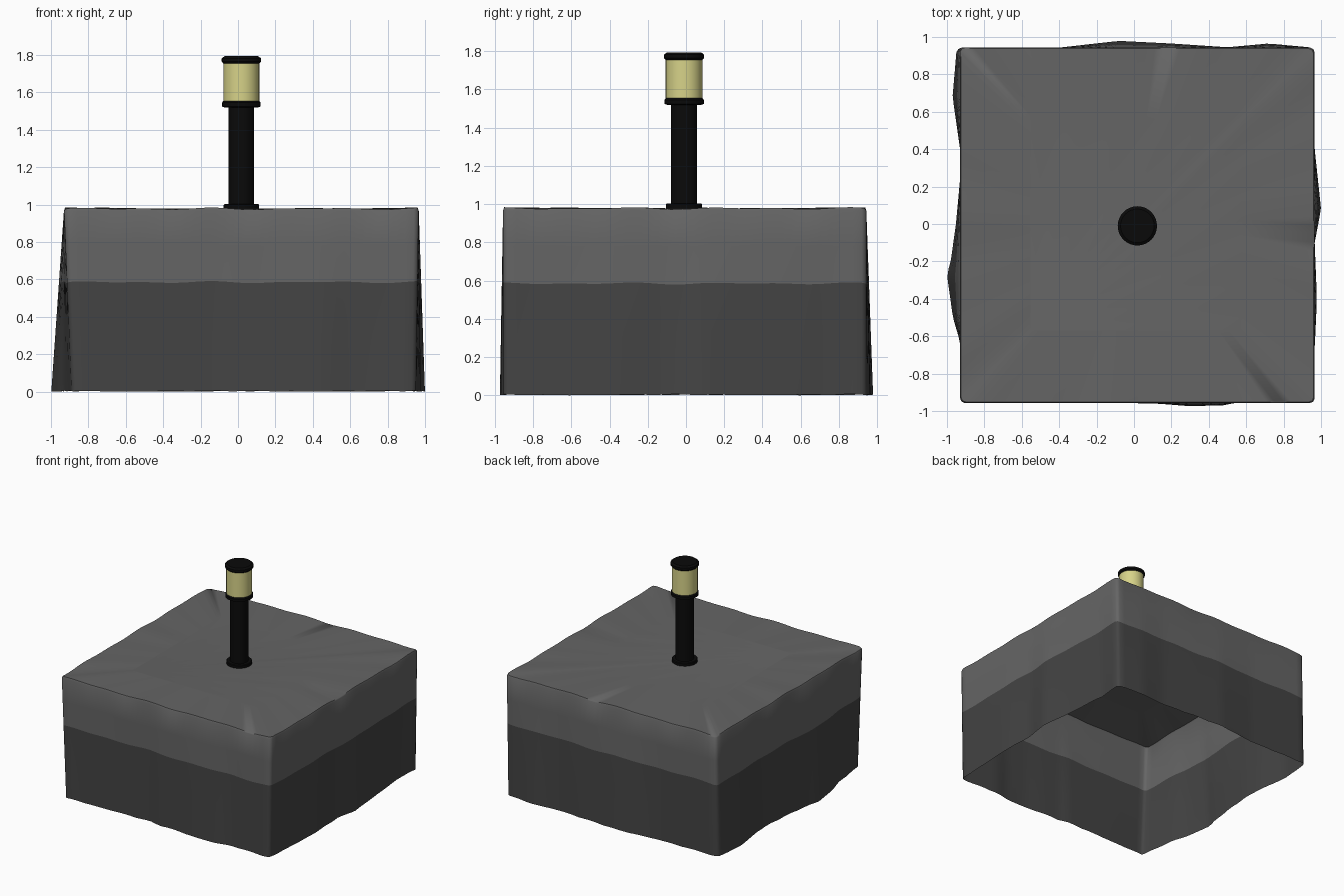
import bpy, bmesh, math

if "Cube" in bpy.data.objects:
    bpy.data.objects.remove(bpy.data.objects["Cube"])

def material(name, col):
    m = bpy.data.materials.new(name)
    m.diffuse_color = (*col, 1)
    m.use_nodes = True
    m.node_tree.nodes["Principled BSDF"].inputs["Base Color"].default_value = m.diffuse_color
    return m

BLACK = material("black metal", (0.003, 0.003, 0.003))
GLOW = material("lamp glass", (0.68, 0.65, 0.25))
LIGHT = material("light cloth", (0.13, 0.13, 0.13))
DARK = material("dark cloth", (0.058, 0.058, 0.058))

def finish(name, bm, mats, angle=35):
    bmesh.ops.recalc_face_normals(bm, faces=bm.faces)
    me = bpy.data.meshes.new(name)
    bm.to_mesh(me)
    bm.free()
    ob = bpy.data.objects.new(name, me)
    bpy.context.collection.objects.link(ob)
    for m in mats:
        me.materials.append(m)
    bpy.ops.object.select_all(action='DESELECT')
    ob.select_set(True)
    bpy.context.view_layer.objects.active = ob
    bpy.ops.object.shade_smooth_by_angle(angle=math.radians(angle))
    return ob

def lathe(name, profile, mat, n=32, cx=0.018, cy=-0.01):
    bm = bmesh.new()
    rings = [[bm.verts.new((cx + r * math.cos(2 * math.pi * i / n),
                            cy + r * math.sin(2 * math.pi * i / n), z))
              for i in range(n)] for r, z in profile]
    for a, b in zip(rings, rings[1:]):
        for i in range(n):
            j = (i + 1) % n
            bm.faces.new((a[i], a[j], b[j], b[i]))
    bm.faces.new(rings[0])
    bm.faces.new(rings[-1])
    return finish(name, bm, [mat])

# Cloth: top rectangle plus outward sway of the hem on each side
X0, X1, Y0, Y1, R = -0.93, 0.966, -0.957, 0.943, 0.025
SWAY = {
    "front": [(-0.93, 0), (-0.5, -0.012), (-0.1, -0.015), (-0.06, 0.0), (0.12, 0.003),
              (0.3, 0.017), (0.48, 0.012), (0.6, -0.012), (0.97, 0)],
    "right": [(-0.95, -0.015), (-0.6, 0.003), (-0.4, 0.012), (-0.1, 0.0), (0.08, 0.034),
              (0.4, 0.0), (0.66, -0.02), (0.72, -0.03), (0.95, -0.012)],
    "back": [(-0.93, 0), (-0.4, 0.0), (-0.08, 0.036), (0.2, 0.022), (0.5, 0.002),
             (0.72, 0.022), (0.97, 0)],
    "left": [(-0.95, -0.042), (-0.63, 0.0), (-0.5, 0.038), (-0.27, 0.07), (-0.2, 0.05),
             (0.0, 0.022), (0.24, 0.0), (0.4, 0.0), (0.68, 0.04), (0.95, 0.017)],
}

def sway(side, t):
    pts = SWAY[side]
    t = min(max(t, pts[0][0]), pts[-1][0])
    for (a, u), (b, v) in zip(pts, pts[1:]):
        if t <= b:
            return u + (v - u) * (t - a) / (b - a)
    return pts[-1][1]

def outline(n=40):
    corners = [(X0, Y0), (X1, Y0), (X1, Y1), (X0, Y1)]
    sides = ["front", "right", "back", "left"]
    dirs = [(1, 0), (0, 1), (-1, 0), (0, -1)]
    res = []
    for k in range(4):
        (ax, ay), (bx, by) = corners[k], corners[(k + 1) % 4]
        dx, dy = dirs[k]
        length = abs(bx - ax) + abs(by - ay)
        for i in range(n + 1):
            s = R + (length - 2 * R) * i / n
            x, y = ax + dx * s, ay + dy * s
            o = sway(sides[k], x if dx else y)
            ox, oy = dy * o, -dx * o
            # ease in the neighbouring side's sway close to the corners
            for c, nb, side in ((s, (k + 3) % 4, 0), (length - s, (k + 1) % 4, 1)):
                w = max(0, 1 - c / 0.3)
                ex, ey = corners[(k + side) % 4]
                ndx, ndy = dirs[nb]
                no = sway(sides[nb], ex if ndx else ey) * w
                ox, oy = ox + ndy * no, oy - ndx * no
            res.append((x, y, ox, oy))
        # rounded corner point
        nx, ny = dirs[(k + 1) % 4]
        q = R * 0.29
        res.append((bx - dx * q + nx * q, by - dy * q + ny * q, ox, oy))
    return res

TOP = 0.978
ring = outline()
bm = bmesh.new()
rows = []
for z in (TOP, TOP - 0.012, 0.78, 0.585, 0.3, 0.0):
    f = (TOP - z) / TOP
    row = []
    for i, (x, y, ox, oy) in enumerate(ring):
        s = 0.994 if z == TOP else 1.0
        a = 2 * math.pi * i / len(ring)
        wob = 0.003 * (math.sin(13 * a) + math.sin(21 * a + 1))
        zz = z + (wob if z in (0.585, TOP) else 0) + (abs(wob) if z == 0 else 0)
        row.append(bm.verts.new((x * s + ox * f, y * s + oy * f, zz)))
    rows.append(row)
n = len(ring)
for k in range(len(rows) - 1):
    for i in range(n):
        j = (i + 1) % n
        face = bm.faces.new((rows[k + 1][i], rows[k + 1][j], rows[k][j], rows[k][i]))
        face.material_index = 1 if k >= 3 else 0

# Cloth top
centre = [bm.verts.new((v.co.x * 0.6, v.co.y * 0.6, TOP)) for v in rows[0]]
for i in range(n):
    j = (i + 1) % n
    bm.faces.new((rows[0][i], rows[0][j], centre[j], centre[i]))
bm.faces.new(centre)
finish("table_cloth", bm, [LIGHT, DARK], 50)

# Lamp
lathe("lamp_base", [(0.095, 0.975), (0.095, 0.998), (0.09, 1.003), (0.06, 1.003)], BLACK)
lathe("lamp_post", [(0.068, 0.99), (0.068, 1.53)], BLACK)
lathe("lamp_collar", [(0.085, 1.518), (0.103, 1.524), (0.103, 1.545), (0.094, 1.557)], BLACK)
lathe("lamp_glass", [(0.096, 1.55), (0.096, 1.76)], GLOW)
lathe("lamp_cap", [(0.094, 1.752), (0.105, 1.764), (0.105, 1.782), (0.09, 1.793)], BLACK)
